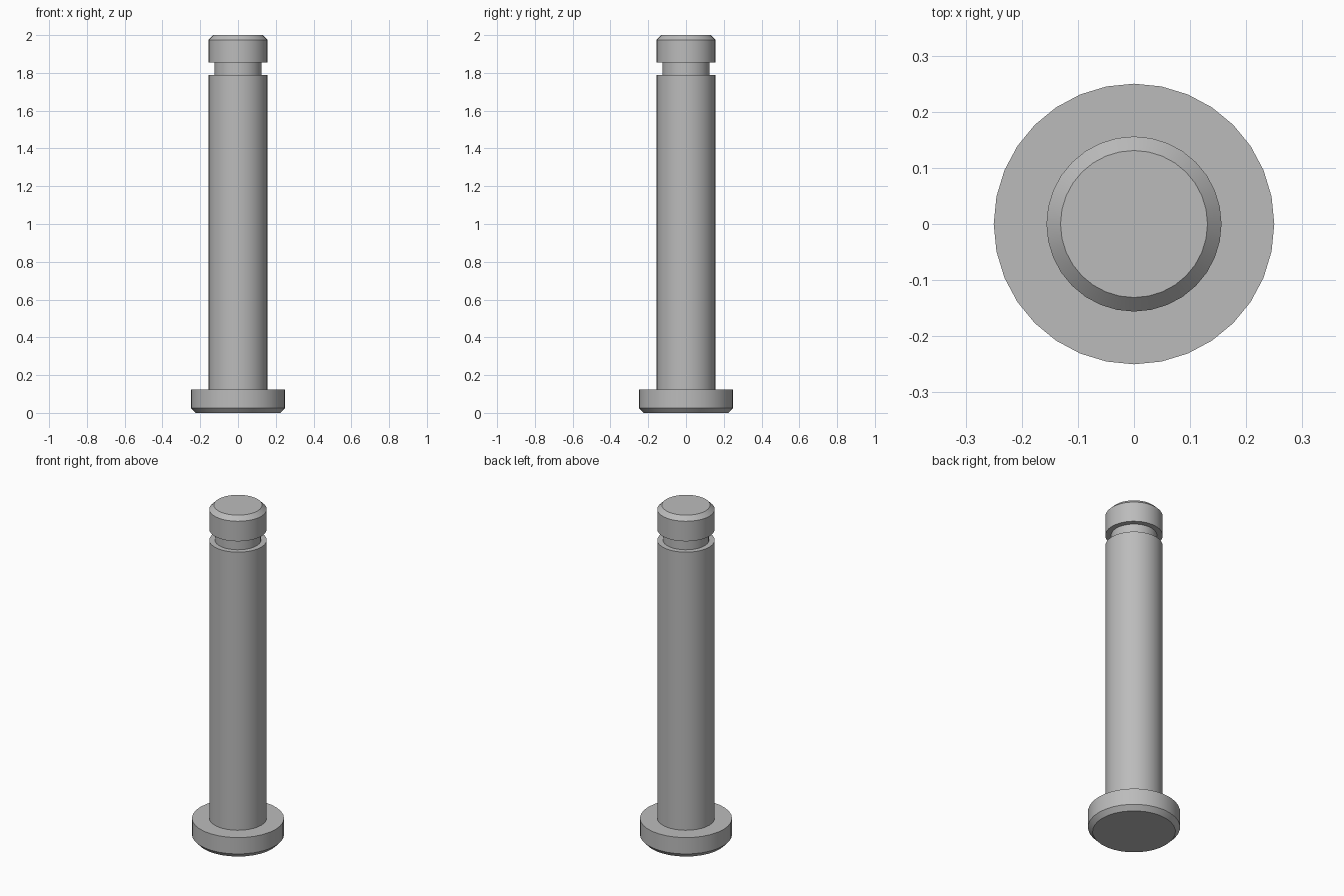
import bpy, bmesh, math

SEGMENTS = 32

cube = bpy.data.objects.get("Cube")
if cube:
    bpy.data.objects.remove(cube, do_unlink=True)

# Plain grey metal
grey = bpy.data.materials.new("grey_metal")
grey.use_nodes = True
colour = (0.5, 0.5, 0.5, 1)
grey.diffuse_color = colour
grey.node_tree.nodes["Principled BSDF"].inputs["Base Color"].default_value = colour


def lathe(name, profile):
    """Spin a (radius, height) outline around z and cap both ends."""
    bm = bmesh.new()
    rings = []
    for radius, z in profile:
        rings.append([bm.verts.new((radius * math.cos(a), radius * math.sin(a), z))
                      for a in (math.tau * i / SEGMENTS for i in range(SEGMENTS))])
    for low, high in zip(rings, rings[1:]):
        for i in range(SEGMENTS):
            j = (i + 1) % SEGMENTS
            bm.faces.new((low[i], low[j], high[j], high[i]))
    bm.faces.new(rings[0][::-1])
    bm.faces.new(rings[-1])
    mesh = bpy.data.meshes.new(name)
    bm.to_mesh(mesh)
    bm.free()
    mesh.materials.append(grey)
    obj = bpy.data.objects.new(name, mesh)
    bpy.context.collection.objects.link(obj)
    bpy.ops.object.select_all(action="DESELECT")
    obj.select_set(True)
    bpy.context.view_layer.objects.active = obj
    bpy.ops.object.shade_smooth_by_angle(angle=math.radians(30))
    return obj


SHAFT, GROOVE, HEAD = 0.156, 0.125, 0.25

# One turned pin: chamfered head, shaft, retaining groove, chamfered tip
lathe("clevis_pin", [
    (HEAD - 0.025, 0), (HEAD, 0.027), (HEAD, 0.125),
    (SHAFT, 0.125), (SHAFT, 1.79),
    (GROOVE, 1.79), (GROOVE, 1.855),
    (SHAFT, 1.855), (SHAFT, 1.975), (SHAFT - 0.025, 2),
])
